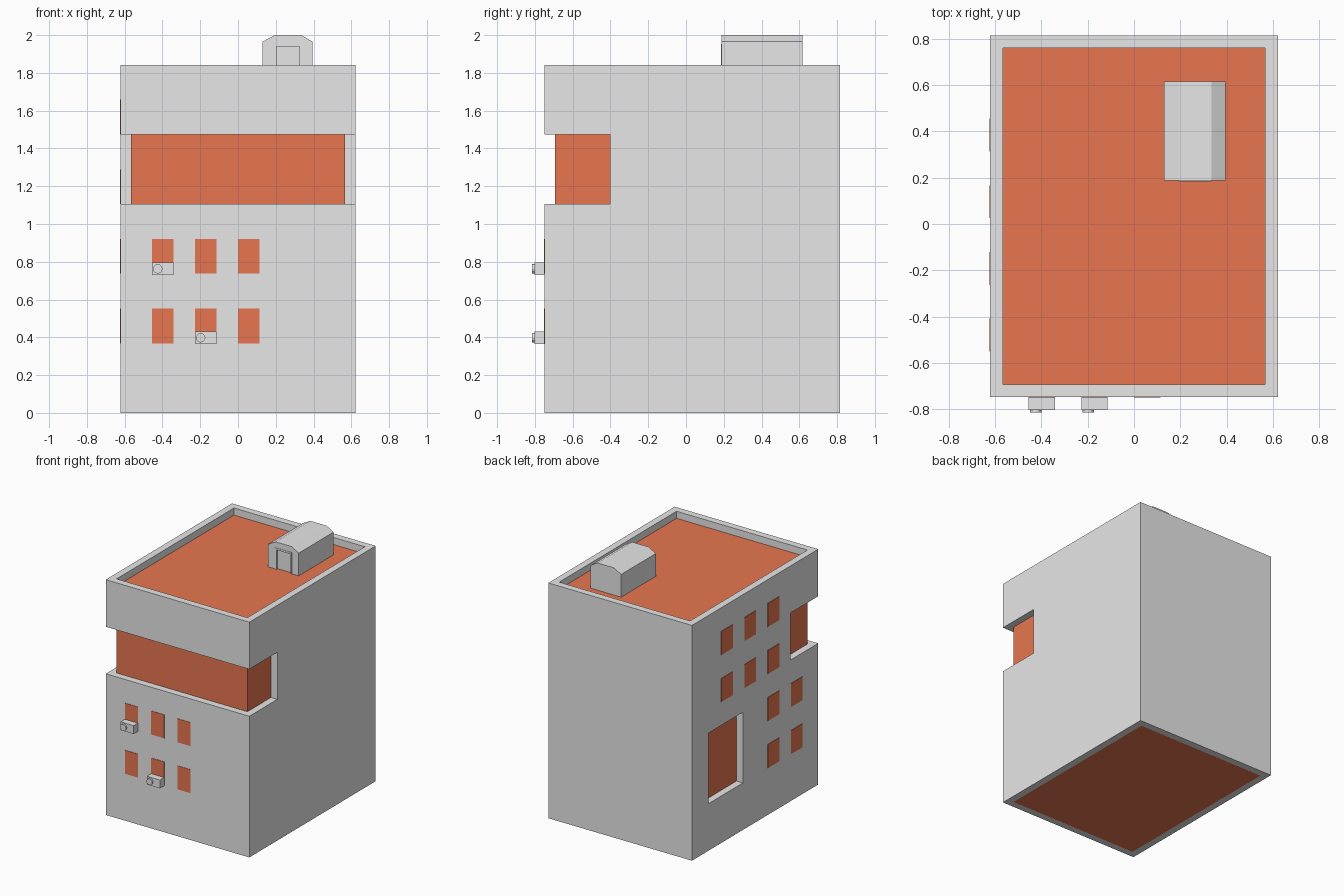
import bpy, bmesh, math

if "Cube" in bpy.data.objects:
    bpy.data.objects.remove(bpy.data.objects["Cube"])

def material(name, rgb):
    m = bpy.data.materials.new(name)
    m.diffuse_color = (*rgb, 1)
    m.use_nodes = True
    m.node_tree.nodes["Principled BSDF"].inputs["Base Color"].default_value = m.diffuse_color
    return m

GREY = material("grey wall", (0.8, 0.8, 0.8))
ORANGE = material("orange", (0.8, 0.18, 0.08))

def finish(name, bm, mat):
    bmesh.ops.recalc_face_normals(bm, faces=bm.faces)
    me = bpy.data.meshes.new(name)
    bm.to_mesh(me)
    bm.free()
    me.materials.append(mat)
    ob = bpy.data.objects.new(name, me)
    bpy.context.collection.objects.link(ob)
    return ob

def box(name, x0, x1, y0, y1, z0, z1, mat):
    bm = bmesh.new()
    bmesh.ops.create_cube(bm, size=1)
    for v in bm.verts:
        v.co = (x1 if v.co.x > 0 else x0, y1 if v.co.y > 0 else y0, z1 if v.co.z > 0 else z0)
    return finish(name, bm, mat)

def prism(name, pts, y0, y1, mat):
    """Extrude an xz outline along y."""
    bm = bmesh.new()
    f = bm.faces.new([bm.verts.new((x, y0, z)) for x, z in pts])
    r = bmesh.ops.extrude_face_region(bm, geom=[f])
    bmesh.ops.translate(bm, vec=(0, y1 - y0, 0), verts=[g for g in r["geom"] if isinstance(g, bmesh.types.BMVert)])
    return finish(name, bm, mat)

def cut(ob, cutters):
    for c in cutters:
        m = ob.modifiers.new("cut", 'BOOLEAN')
        m.operation, m.solver, m.object = 'DIFFERENCE', 'EXACT', c
    dg = bpy.context.evaluated_depsgraph_get()
    me = bpy.data.meshes.new_from_object(ob.evaluated_get(dg))
    ob.modifiers.clear()
    ob.data = me
    for c in cutters:
        bpy.data.objects.remove(c)

W, FRONT, BACK = 0.622, -0.748, 0.815     # outer walls
T, FLOOR = 0.055, 0.3685                  # wall thickness, storey height
TOP, ROOF = 5 * FLOOR, 1.787

# Grey shell with a wrap-around balcony gap and a large side opening
shell = box("outer_walls", -W, W, FRONT, BACK, 0, TOP, GREY)
cut(shell, [
    box("cut_core", -W + T, W - T, FRONT + T, BACK - T, -0.2, 2.2, GREY),
    box("cut_gap", -1, 1, -1, -0.402, 3 * FLOOR, 4 * FLOOR, GREY),
    box("cut_opening", -1, -0.5, 0.185, 0.61, FLOOR, 2.5 * FLOOR, GREY),
])

# Orange core seen through the openings, on the roof and underneath
box("inner_core", -W + T, W - T, FRONT + T, BACK - T, 0, ROOF, ORANGE)

# Painted windows, half a storey high
P = 0.003
for row in (1, 2):
    for i in range(3):
        x = -0.455 + 0.2275 * i
        box("front_window", x, x + 0.114, FRONT - P, FRONT, row * FLOOR, (row + 0.5) * FLOOR, ORANGE)
for row, cols in ((1, (2, 3)), (2, (2, 3)), (3, (0, 1, 2)), (4, (0, 1, 2))):
    for i in cols:
        y = 0.455 - 0.288 * i
        box("side_window", -W - P, -W, y - 0.142, y, row * FLOOR, (row + 0.5) * FLOOR, ORANGE)

# Air conditioners with a round fan cover
for x, z in ((-0.455, 0.73), (-0.2275, 0.365)):
    box("air_conditioner", x, x + 0.113, -0.803, FRONT, z, z + 0.065, GREY)
    n = 12
    ring = [(x + 0.03 + 0.025 * math.cos(2 * math.pi * k / n),
             z + 0.0325 + 0.025 * math.sin(2 * math.pi * k / n)) for k in range(n)]
    prism("fan_cover", ring, -0.815, -0.803, GREY)

# Roof hut with chamfered top and recessed door
hut = prism("roof_hut", [(0.13, ROOF), (0.395, ROOF), (0.395, 1.965), (0.335, 2.0),
                         (0.195, 2.0), (0.13, 1.965)], 0.187, 0.617, GREY)
cut(hut, [box("cut_door", 0.204, 0.325, 0.1, 0.2, ROOF - 0.1, 1.94, GREY)])
prism("door_frame", [(0.193, ROOF), (0.204, ROOF), (0.204, 1.94), (0.325, 1.94), (0.325, ROOF),
                     (0.336, ROOF), (0.336, 1.954), (0.193, 1.954)], 0.184, 0.187, GREY)
